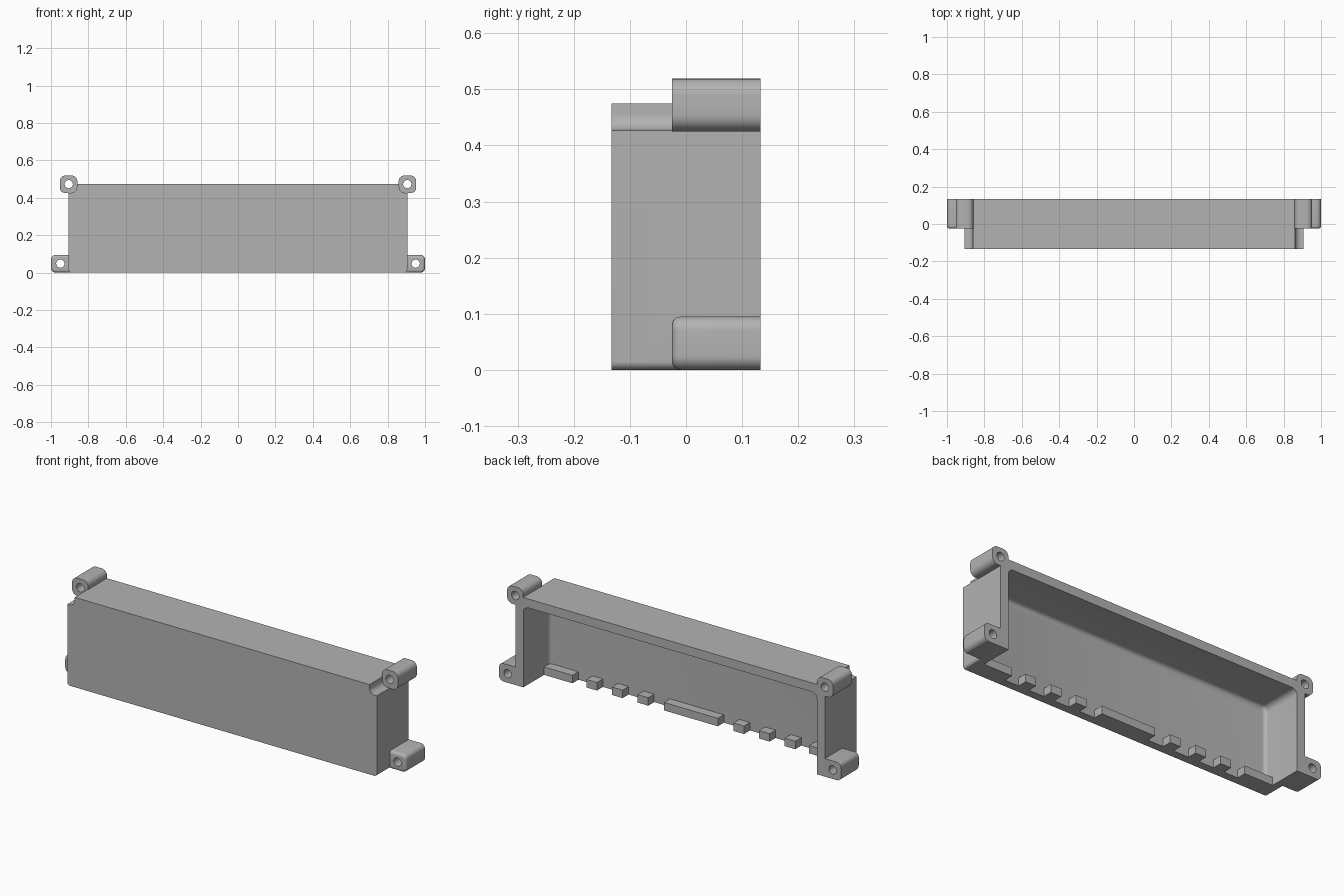
import bpy, bmesh
from math import sin, cos, pi, radians

cube = bpy.data.objects.get("Cube")
if cube:
    bpy.data.objects.remove(cube, do_unlink=True)

grey = bpy.data.materials.new("plain_grey")
grey.use_nodes = True
COLOUR = (0.45, 0.45, 0.45, 1)
grey.diffuse_color = COLOUR
grey.node_tree.nodes["Principled BSDF"].inputs["Base Color"].default_value = COLOUR

FRONT, BACK, LEDGE = -0.133, 0.133, -0.025
WIDE, TALL = 0.905, 0.475


def rounded_prism(name, x0, x1, z0, z1, y0, y1, radii=(0, 0, 0, 0), front_bevel=0):
    """Rectangle with rounded corners (low-x low-z, then round), extruded along y."""
    corners = [(x0, z0, 1, 1, pi), (x1, z0, -1, 1, 1.5 * pi),
               (x1, z1, -1, -1, 0), (x0, z1, 1, -1, pi / 2)]
    points = []
    for (x, z, sx, sz, start), r in zip(corners, radii):
        steps = 8 if r else 0
        for i in range(steps + 1):
            a = start + (pi / 2 * i / steps if steps else 0)
            points.append((x + sx * r + r * cos(a), z + sz * r + r * sin(a)))
    bm = bmesh.new()
    face = bm.faces.new([bm.verts.new((x, y0, z)) for x, z in points])
    moved = bmesh.ops.extrude_face_region(bm, geom=[face], use_keep_orig=True)["geom"]
    verts = [v for v in moved if isinstance(v, bmesh.types.BMVert)]
    bmesh.ops.translate(bm, verts=verts, vec=(0, y1 - y0, 0))
    bmesh.ops.recalc_face_normals(bm, faces=bm.faces)
    if front_bevel:
        rim = [e for e in bm.edges if all(abs(v.co.y - y0) < 1e-5 for v in e.verts)]
        bmesh.ops.bevel(bm, geom=rim, offset=front_bevel, segments=5,
                        profile=0.5, affect='EDGES')
    mesh = bpy.data.meshes.new(name)
    bm.to_mesh(mesh)
    bm.free()
    mesh.materials.append(grey)
    obj = bpy.data.objects.new(name, mesh)
    bpy.context.collection.objects.link(obj)
    return obj


def combine(target, other, operation):
    """Apply a boolean and discard the helper."""
    mod = target.modifiers.new("combine", 'BOOLEAN')
    mod.object, mod.operation, mod.solver = other, operation, 'EXACT'
    bpy.context.view_layer.objects.active = target
    bpy.ops.object.modifier_apply(modifier=mod.name)
    bpy.data.objects.remove(other, do_unlink=True)


def sided(side, name, xa, xb, z0, z1, y0, y1, radii, bevel=0):
    """Prism given for the +x side, flipped for the other side."""
    if side < 0:
        xa, xb = -xb, -xa
        radii = [radii[i] for i in (1, 0, 3, 2)]
    return rounded_prism(name, xa, xb, z0, z1, y0, y1, radii, bevel)


# Outer block with gently rounded lower ends
shell = rounded_prism("cover_shell", -WIDE, WIDE, 0, TALL, FRONT, BACK,
                      (0.015, 0.015, 0, 0))

# Corner recesses ahead of the upper screw bosses
for side in (-1, 1):
    recess = sided(side, "recess_cutter", 0.862, 1.1, 0.427, 0.7, -0.3, LEDGE,
                   (0.03, 0, 0, 0))
    combine(shell, recess, 'DIFFERENCE')

# Screw bosses
for side in (-1, 1):
    upper = sided(side, "upper_boss", 0.859, 0.953, 0.425, 0.519, LEDGE, BACK,
                  (0.03, 0.03, 0.03, 0.03))
    combine(shell, upper, 'UNION')
    lower = sided(side, "lower_boss", 0.875, 1.0, 0, 0.095, LEDGE, BACK,
                  (0, 0.025, 0.025, 0), 0.015)
    combine(shell, lower, 'UNION')

# Hollow, open at the back and underneath
cavity = rounded_prism("cavity_cutter", -0.858, 0.858, -0.2, 0.428, -0.09, 0.4,
                       (0, 0, 0.03, 0.03), 0.02)
combine(shell, cavity, 'DIFFERENCE')

# Screw holes
for side in (-1, 1):
    for x, z in ((0.905, 0.473), (0.95, 0.048)):
        r = 0.022
        hole = sided(side, "hole_cutter", x - r, x + r, z - r, z + r, -0.3, 0.3,
                     (r * 0.999,) * 4)
        combine(shell, hole, 'DIFFERENCE')

# Tabs along the lower inside edge of the front wall
tabs = [("middle_tab", 0, 0.158)]
for side in (-1, 1):
    word = "left" if side > 0 else "right"
    tabs += [(f"{word}_small_tab", side * x, 0.031) for x in (0.28, 0.43, 0.58)]
    tabs.append((f"{word}_end_tab", side * 0.777, 0.085))
for name, x, half in tabs:
    rounded_prism(name, x - half, x + half, 0, 0.042, -0.095, -0.04)

# Smooth the curved surfaces, keep edges crisp
bpy.ops.object.select_all(action='DESELECT')
shell.select_set(True)
bpy.context.view_layer.objects.active = shell
bpy.ops.object.shade_smooth_by_angle(angle=radians(30))
